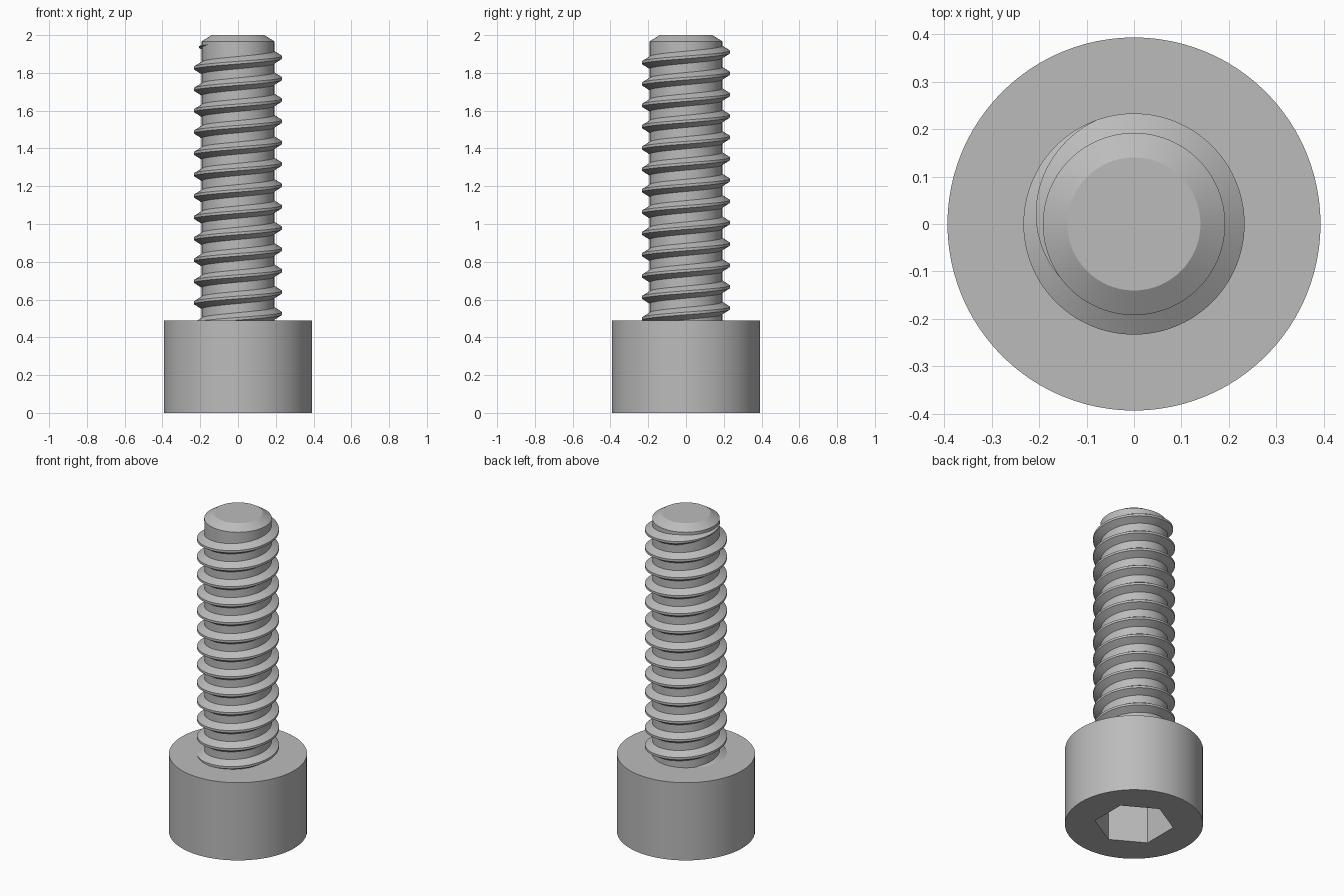
import bpy, bmesh, math

cube = bpy.data.objects.get("Cube")
if cube:
    bpy.data.objects.remove(cube)

HEAD_R, HEAD_H = 0.393, 0.488
CORE_R, CREST_R = 0.192, 0.233
PITCH = 0.113
SEGS = 96

steel = bpy.data.materials.new("steel grey")
steel.use_nodes = True
GREY = (0.5, 0.5, 0.5, 1)
steel.diffuse_color = GREY
steel.node_tree.nodes["Principled BSDF"].inputs["Base Color"].default_value = GREY


def finish(name, bm):
    bmesh.ops.recalc_face_normals(bm, faces=bm.faces)
    mesh = bpy.data.meshes.new(name)
    bm.to_mesh(mesh)
    bm.free()
    obj = bpy.data.objects.new(name, mesh)
    bpy.context.collection.objects.link(obj)
    mesh.materials.append(steel)
    return obj


def smooth(obj):
    bpy.ops.object.select_all(action="DESELECT")
    obj.select_set(True)
    bpy.context.view_layer.objects.active = obj
    bpy.ops.object.shade_smooth_by_angle(angle=math.radians(25))


def stack(name, rings, segs, turn=0.0):
    """Solid of revolution through (radius, z) rings, capped at both ends."""
    bm = bmesh.new()
    loops = []
    for r, z in rings:
        angles = [turn + math.tau * i / segs for i in range(segs)]
        loops.append([bm.verts.new((r * math.cos(a), r * math.sin(a), z)) for a in angles])
    for low, high in zip(loops, loops[1:]):
        for i in range(segs):
            j = (i + 1) % segs
            bm.faces.new((low[i], low[j], high[j], high[i]))
    bm.faces.new(loops[0])
    bm.faces.new(loops[-1])
    return finish(name, bm)


# Cylindrical head with a hexagonal key socket underneath
head = stack("head", [(HEAD_R, 0), (HEAD_R, HEAD_H)], SEGS)
cutter = stack("socket_cutter", [(0.226, -0.1), (0.226, 0.25)], 6, math.pi / 6)
cut = head.modifiers.new("socket", "BOOLEAN")
cut.operation = "DIFFERENCE"
cut.solver = "EXACT"
cut.object = cutter
bpy.context.view_layer.objects.active = head
bpy.ops.object.modifier_apply(modifier=cut.name)
bpy.data.objects.remove(cutter)
smooth(head)

# Shank core with a chamfered tip
shank = stack("shank", [(CORE_R, HEAD_H - 0.02), (CORE_R, 1.967), (0.14, 2.0)], SEGS)
smooth(shank)

# Helical thread: a trapezoid swept upward, fading into the core at the tip
END = math.radians(215)
FADE = math.radians(105)
END_Z = 1.95
STEPS = int(13.2 * SEGS)
bm = bmesh.new()
previous = None
for step in range(STEPS + 1):
    back = (STEPS - step) * math.tau / SEGS
    a = END - back
    z = END_Z - PITCH * back / math.tau
    k = max(0.02, min(1.0, back / FADE))
    crest = CORE_R + (CREST_R - CORE_R) * k
    section = [(CORE_R - 0.004, -0.035 * k), (crest, -0.007 * k),
               (crest, 0.007 * k), (CORE_R - 0.004, 0.035 * k)]
    ring = [bm.verts.new((r * math.cos(a), r * math.sin(a), z + dz)) for r, dz in section]
    if previous:
        for i in range(4):
            j = (i + 1) % 4
            bm.faces.new((previous[i], previous[j], ring[j], ring[i]))
    else:
        bm.faces.new(ring)
    previous = ring
bm.faces.new(previous)
thread = finish("thread", bm)
smooth(thread)
